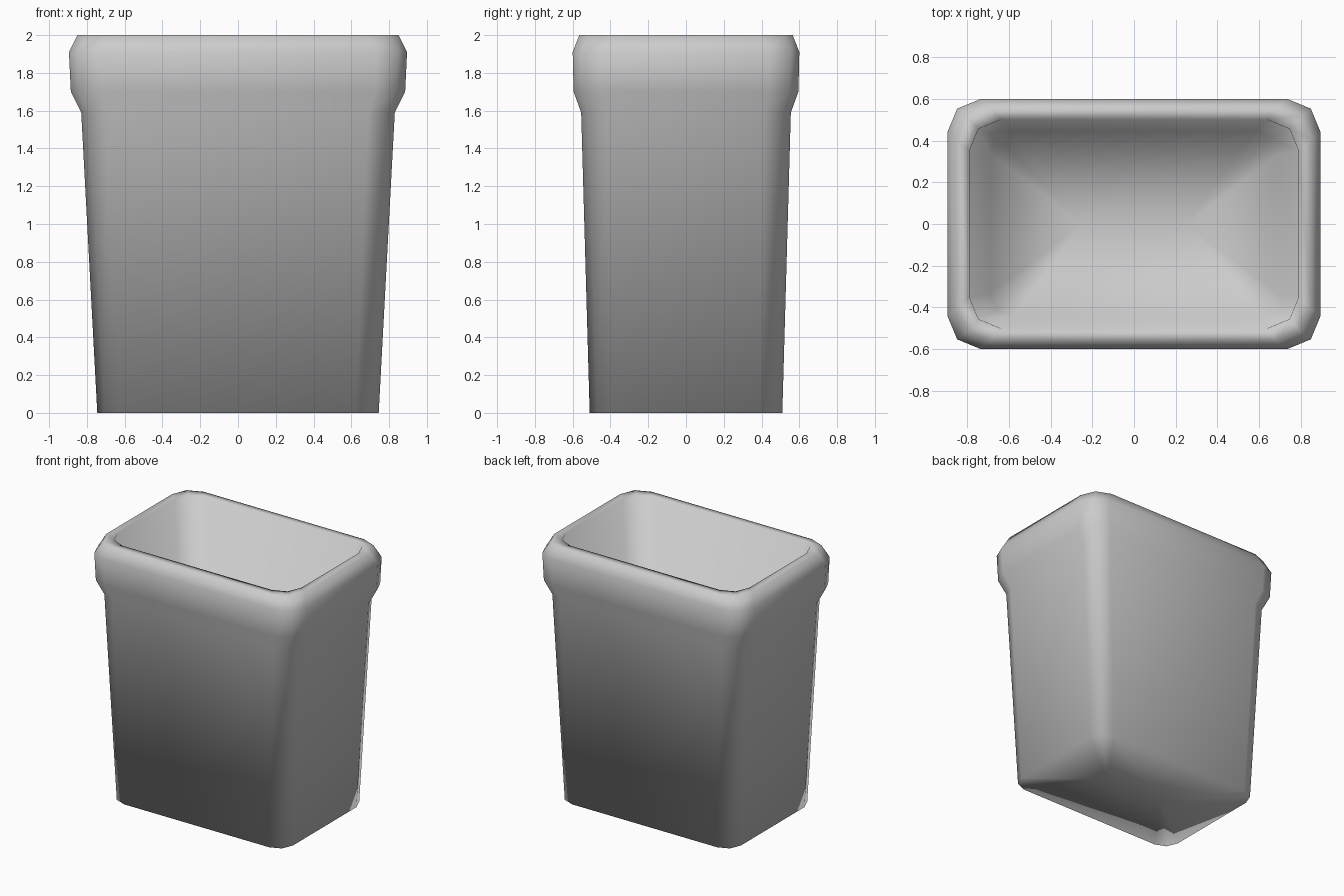
import bpy
import bmesh
import math

cube = bpy.data.objects.get("Cube")
if cube:
    bpy.data.objects.remove(cube, do_unlink=True)

# Plain grey plastic
grey = bpy.data.materials.new("plain_grey")
grey.use_nodes = True
colour = (0.6, 0.6, 0.6, 1)
grey.diffuse_color = colour
grey.node_tree.nodes["Principled BSDF"].inputs["Base Color"].default_value = colour


def ring(bm, half_x, half_y, z, radius):
    """Rectangle with two-segment rounded corners, counter-clockwise."""
    verts = []
    for corner, (sx, sy) in enumerate([(1, 1), (-1, 1), (-1, -1), (1, -1)]):
        for step in range(3):
            a = math.radians(90 * corner + 45 * step)
            x = sx * (half_x - radius) + radius * math.cos(a)
            y = sy * (half_y - radius) + radius * math.sin(a)
            verts.append(bm.verts.new((x, y, z)))
    return verts


def cap(bm, loop, ridge_half, z):
    """Close a ring with faces that meet along a short centre line."""
    ridge = {s: bm.verts.new((s * ridge_half, 0, z)) for s in (-1, 1)}
    for a, b in zip(loop, loop[1:] + loop[:1]):
        ra, rb = (ridge[1 if v.co.x > 0 else -1] for v in (a, b))
        bm.faces.new([a, b, ra] if ra == rb else [a, b, rb, ra])


# Sections up the outside, over the lip and down the evenly thick inside
sections = [
    (0.745, 0.51, 0.0, 0.12),
    (0.83, 0.555, 1.59, 0.14),
    (0.885, 0.595, 1.7, 0.16),
    (0.895, 0.6, 1.91, 0.16),
    (0.85, 0.565, 2.0, 0.16),
    (0.79, 0.5, 2.0, 0.15),
    (0.69, 0.445, 0.06, 0.11),
]

bm = bmesh.new()
rings = [ring(bm, *s) for s in sections]
for low, high in zip(rings, rings[1:]):
    for i in range(len(low)):
        j = (i + 1) % len(low)
        bm.faces.new([low[i], low[j], high[j], high[i]])

# Underside and inner floor
cap(bm, rings[0], 0.25, 0.0)
cap(bm, rings[-1], 0.25, 0.06)

bmesh.ops.recalc_face_normals(bm, faces=bm.faces)
for face in bm.faces:
    face.smooth = True

mesh = bpy.data.meshes.new("bin_body")
bm.to_mesh(mesh)
bm.free()
mesh.materials.append(grey)
body = bpy.data.objects.new("bin_body", mesh)
bpy.context.scene.collection.objects.link(body)
